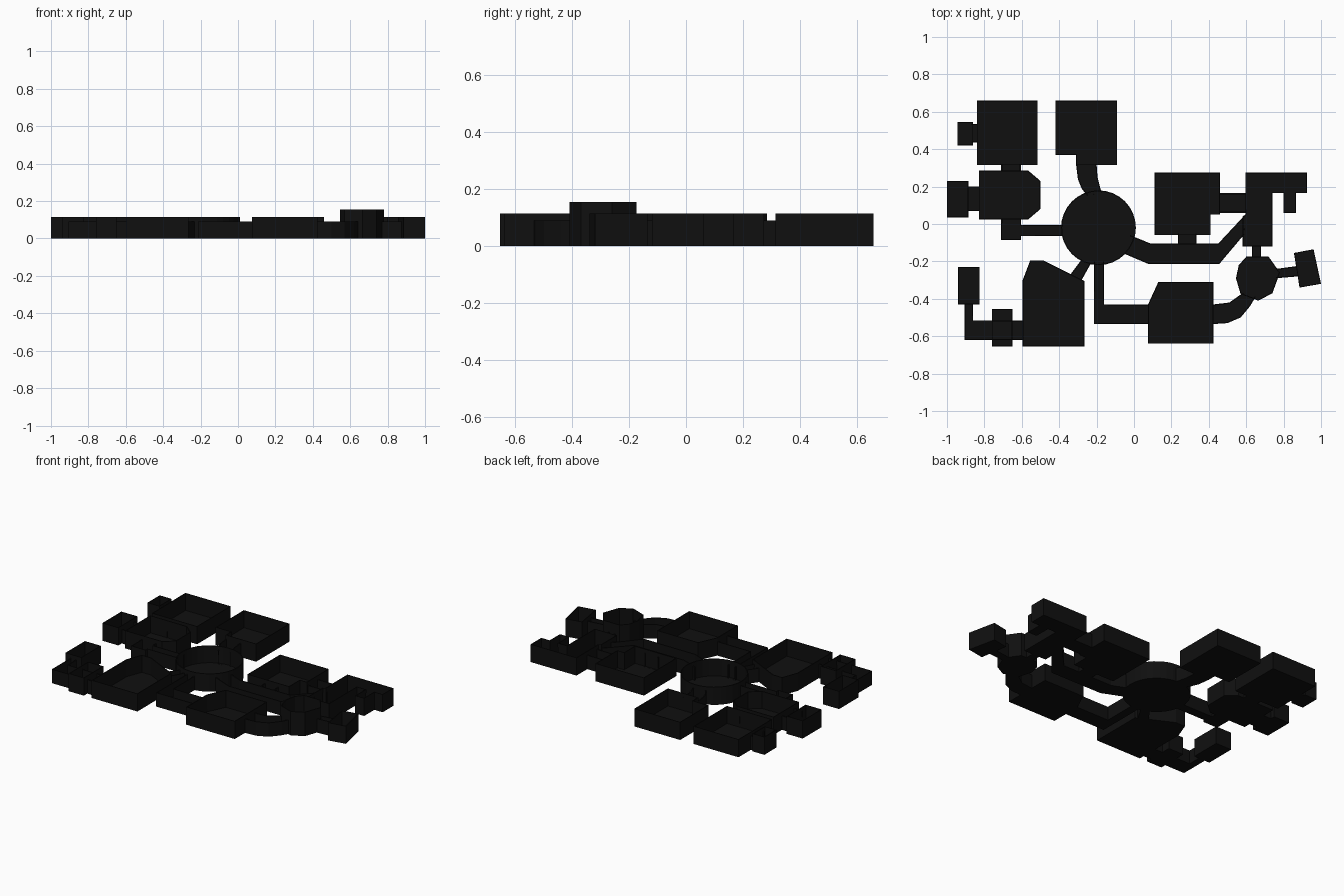
import bpy
import bmesh
import math

cube = bpy.data.objects.get("Cube")
if cube:
    bpy.data.objects.remove(cube, do_unlink=True)

ROOM_HEIGHT = .115
CORRIDOR_HEIGHT = .09
TOWER_HEIGHT = .155
SHELL = .006

black = bpy.data.materials.new("near black")
black.use_nodes = True
colour = (.005, .005, .005, 1)
black.diffuse_color = colour
black.node_tree.nodes["Principled BSDF"].inputs["Base Color"].default_value = colour


def shell(name, outline, height, open_edges=()):
    """Open-topped tray: a floor with thin walls along the outline."""
    count = len(outline)
    bm = bmesh.new()
    low = [bm.verts.new((x, y, 0)) for x, y in outline]
    high = [bm.verts.new((x, y, height)) for x, y in outline]
    bm.faces.new(low[::-1])
    area = 0
    for i in range(count):
        j = (i + 1) % count
        area += outline[i][0] * outline[j][1] - outline[j][0] * outline[i][1]
        if i not in open_edges:
            bm.faces.new((low[i], low[j], high[j], high[i]))
    if area < 0:
        bmesh.ops.reverse_faces(bm, faces=bm.faces[:])
    for vert in [v for v in bm.verts if not v.link_faces]:
        bm.verts.remove(vert)
    mesh = bpy.data.meshes.new(name)
    bm.to_mesh(mesh)
    bm.free()
    mesh.materials.append(black)
    obj = bpy.data.objects.new(name, mesh)
    bpy.context.collection.objects.link(obj)
    solid = obj.modifiers.new("wall thickness", "SOLIDIFY")
    solid.thickness = SHELL
    solid.offset = -1
    return obj


def room(name, *outline, height=ROOM_HEIGHT):
    return shell(name, outline, height)


def box_room(name, left, right, front, back):
    return room(name, (left, front), (right, front), (right, back), (left, back))


def corridor(name, side_a, side_b):
    """Passage between two side paths, open at both ends."""
    outline = side_a + side_b[::-1]
    ends = (len(side_a) - 1, len(outline) - 1)
    return shell(name, outline, CORRIDOR_HEIGHT, ends)


def passage_x(name, left, right, front, back):
    return corridor(name, [(left, front), (right, front)], [(left, back), (right, back)])


def passage_y(name, left, right, front, back):
    return corridor(name, [(left, front), (left, back)], [(right, front), (right, back)])


# Round central hall
SIDES = 32
room("central_hall", *[(-.19 + .2 * math.cos(math.tau * i / SIDES),
                        -.02 + .2 * math.sin(math.tau * i / SIDES)) for i in range(SIDES)])

# Back right rooms
box_room("back_right_room", -.84, -.515, .315, .66)
box_room("back_right_closet", -.945, -.86, .42, .545)
passage_x("back_right_closet_passage", -.87, -.84, .435, .535)
passage_y("back_right_passage", -.71, -.605, .28, .32)

# Back middle room and its bent passage to the hall
room("back_middle_room", (-.42, .66), (-.09, .66), (-.09, .315),
     (-.31, .315), (-.31, .37), (-.42, .37))
corridor("back_middle_passage",
         [(-.31, .32), (-.3, .24), (-.28, .19), (-.25, .15)],
         [(-.2, .32), (-.195, .25), (-.18, .19), (-.17, .17)])

# Right side room with clipped corners
room("right_side_room", (-.83, .285), (-.565, .285), (-.5, .23),
     (-.5, .08), (-.565, .025), (-.83, .025))
box_room("right_side_closet", -1, -.885, .035, .23)
passage_x("right_side_closet_passage", -.89, -.83, .07, .2)
corridor("right_side_passage",
         [(-.605, .03), (-.605, -.005), (-.38, -.005)],
         [(-.71, .03), (-.71, -.085), (-.605, -.085), (-.605, -.065), (-.38, -.065)])

# Front right room and the chain of small rooms beside it
room("front_right_room", (-.595, -.655), (-.265, -.655), (-.265, -.305),
     (-.485, -.195), (-.555, -.195), (-.595, -.3))
corridor("front_right_passage", [(-.28, -.19), (-.34, -.27)],
         [(-.23, -.21), (-.28, -.3)])
corridor("corner_passage",
         [(-.905, -.43), (-.905, -.62), (-.595, -.62)],
         [(-.86, -.43), (-.86, -.515), (-.595, -.515)])
box_room("corner_small_room", -.76, -.65, -.655, -.455)
box_room("corner_end_room", -.94, -.825, -.43, -.23)

# Front middle room with its passages
room("front_middle_room", (.075, -.64), (.425, -.64), (.425, -.31),
     (.13, -.31), (.075, -.43))
corridor("front_middle_passage",
         [(-.215, -.2), (-.215, -.535), (.08, -.535)],
         [(-.16, -.2), (-.16, -.43), (.08, -.43)])
corridor("curved_passage",
         [(.425, -.43), (.51, -.42), (.58, -.37)],
         [(.425, -.535), (.5, -.53), (.57, -.5), (.62, -.44), (.65, -.39)])

# Long bent passage from the hall to the left side
corridor("left_passage",
         [(-.02, -.06), (.09, -.105), (.45, -.105), (.59, .045)],
         [(-.05, -.16), (.08, -.215), (.455, -.215), (.59, -.055)])

# Back left room
room("back_left_room", (.11, .275), (.46, .275), (.46, .05),
     (.41, .05), (.41, -.06), (.11, -.06))
passage_y("back_left_front_passage", .235, .335, -.11, -.05)
passage_x("back_left_side_passage", .46, .6, .06, .165)

# Left room with two arms
room("left_side_room", (.595, .275), (.925, .275), (.925, .165), (.865, .165),
     (.865, .06), (.8, .06), (.8, .165), (.74, .165), (.74, -.12),
     (.58, -.12), (.58, .04), (.595, .05))
passage_y("left_side_passage", .63, .68, -.18, -.12)

# Tall tower room and the tilted end room
room("tower_room", (.6, -.175), (.72, -.175), (.78, -.26), (.74, -.37),
     (.665, -.41), (.57, -.375), (.545, -.29), (.56, -.22), height=TOWER_HEIGHT)
corridor("tower_passage", [(.76, -.24), (.87, -.225)], [(.76, -.29), (.88, -.28)])
room("tilted_end_room", (.855, -.155), (.96, -.135), (1, -.32), (.885, -.34))
